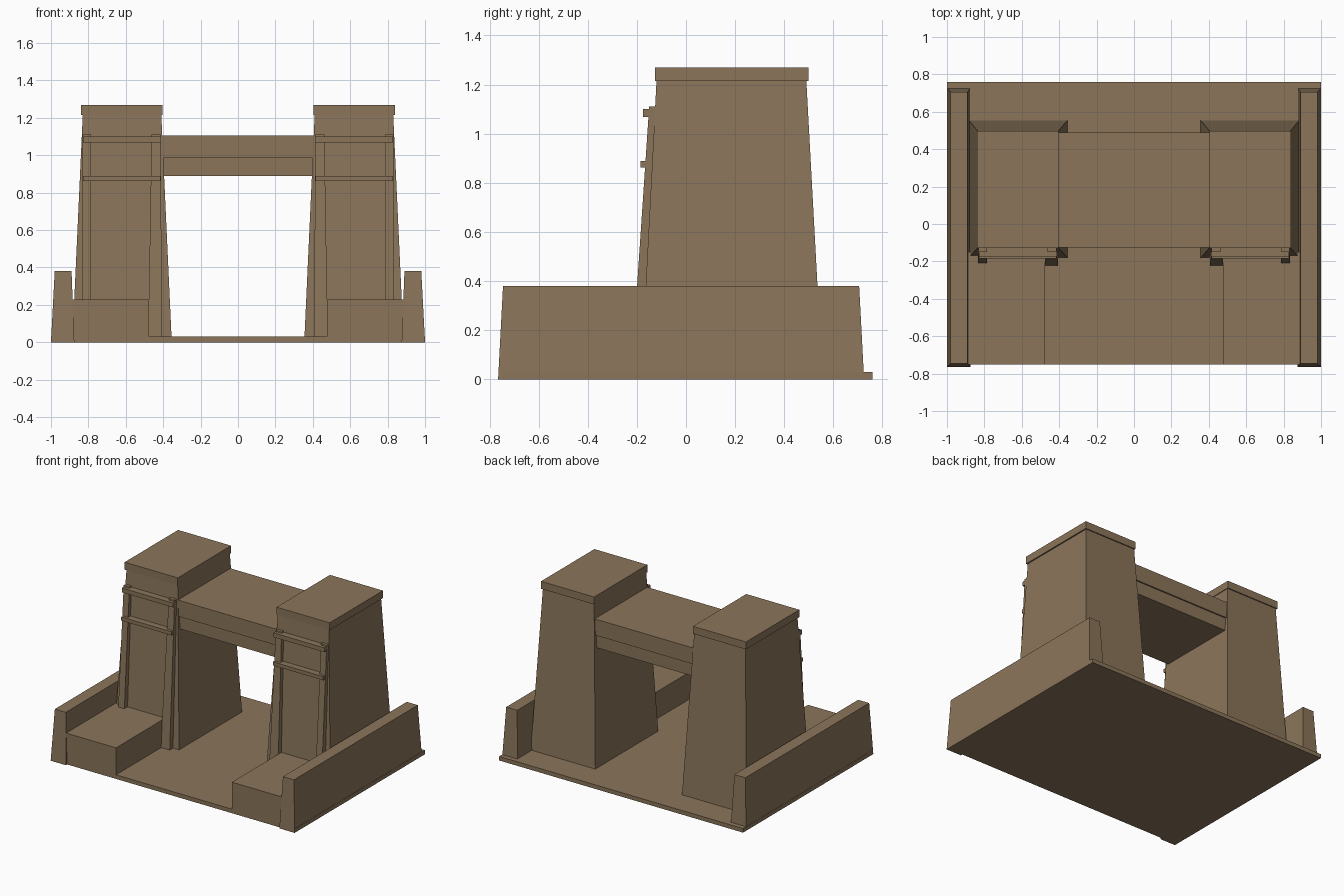
import bpy
import bmesh

cube = bpy.data.objects.get("Cube")
if cube:
    bpy.data.objects.remove(cube, do_unlink=True)

sandstone = bpy.data.materials.new("sandstone")
sandstone.use_nodes = True
colour = (0.258, 0.178, 0.102, 1)
sandstone.diffuse_color = colour
shader = sandstone.node_tree.nodes["Principled BSDF"]
shader.inputs["Base Color"].default_value = colour
shader.inputs["Roughness"].default_value = 0.9


def block(name, bottom, top, z0, z1, side=1):
    """Battered block; bottom and top are (x0, x1, y0, y1), side mirrors x."""
    bm = bmesh.new()
    bmesh.ops.create_cube(bm, size=2)
    for v in bm.verts:
        x0, x1, y0, y1 = top if v.co.z > 0 else bottom
        v.co = (side * (x1 if v.co.x > 0 else x0),
                y1 if v.co.y > 0 else y0,
                z1 if v.co.z > 0 else z0)
    bmesh.ops.recalc_face_normals(bm, faces=bm.faces)
    mesh = bpy.data.meshes.new(name)
    bm.to_mesh(mesh)
    bm.free()
    mesh.materials.append(sandstone)
    obj = bpy.data.objects.new(name, mesh)
    bpy.context.collection.objects.link(obj)
    return obj


def box(name, rect, z0, z1, side=1):
    return block(name, rect, rect, z0, z1, side)


# Ground slab
box("base_slab", (-1, 1, -0.75, 0.76), 0, 0.03)

# Lintel bridging the two towers
box("lintel_lower", (-0.42, 0.42, -0.115, 0.48), 0.89, 0.985)
box("lintel_upper", (-0.42, 0.42, -0.125, 0.49), 0.985, 1.105)

for label, side in (("left", 1), ("right", -1)):
    # Low battered side wall
    block(label + "_side_wall", (0.875, 1, -0.765, 0.725),
          (0.89, 0.98, -0.745, 0.705), 0, 0.38, side)

    # Plinth in front of the tower
    box(label + "_plinth", (0.475, 0.9, -0.75, -0.15), 0.01, 0.23, side)

    # Tapered tower and its cap
    block(label + "_tower", (0.355, 0.885, -0.183, 0.555),
          (0.41, 0.83, -0.12, 0.49), 0.02, 1.215, side)
    box(label + "_tower_cap", (0.405, 0.84, -0.127, 0.498), 1.215, 1.27, side)

    # Leaning pilaster strips on the front face
    block(label + "_inner_pilaster", (0.405, 0.48, -0.222, -0.15),
          (0.415, 0.462, -0.15, -0.11), 0.02, 1.11, side)
    block(label + "_outer_pilaster", (0.785, 0.835, -0.21, -0.15),
          (0.785, 0.832, -0.15, -0.11), 0.22, 1.11, side)

    # Horizontal rails across the pilasters
    box(label + "_lower_rail", (0.415, 0.828, -0.185, -0.13), 0.863, 0.89, side)
    box(label + "_upper_rail", (0.412, 0.83, -0.175, -0.12), 1.068, 1.1, side)
